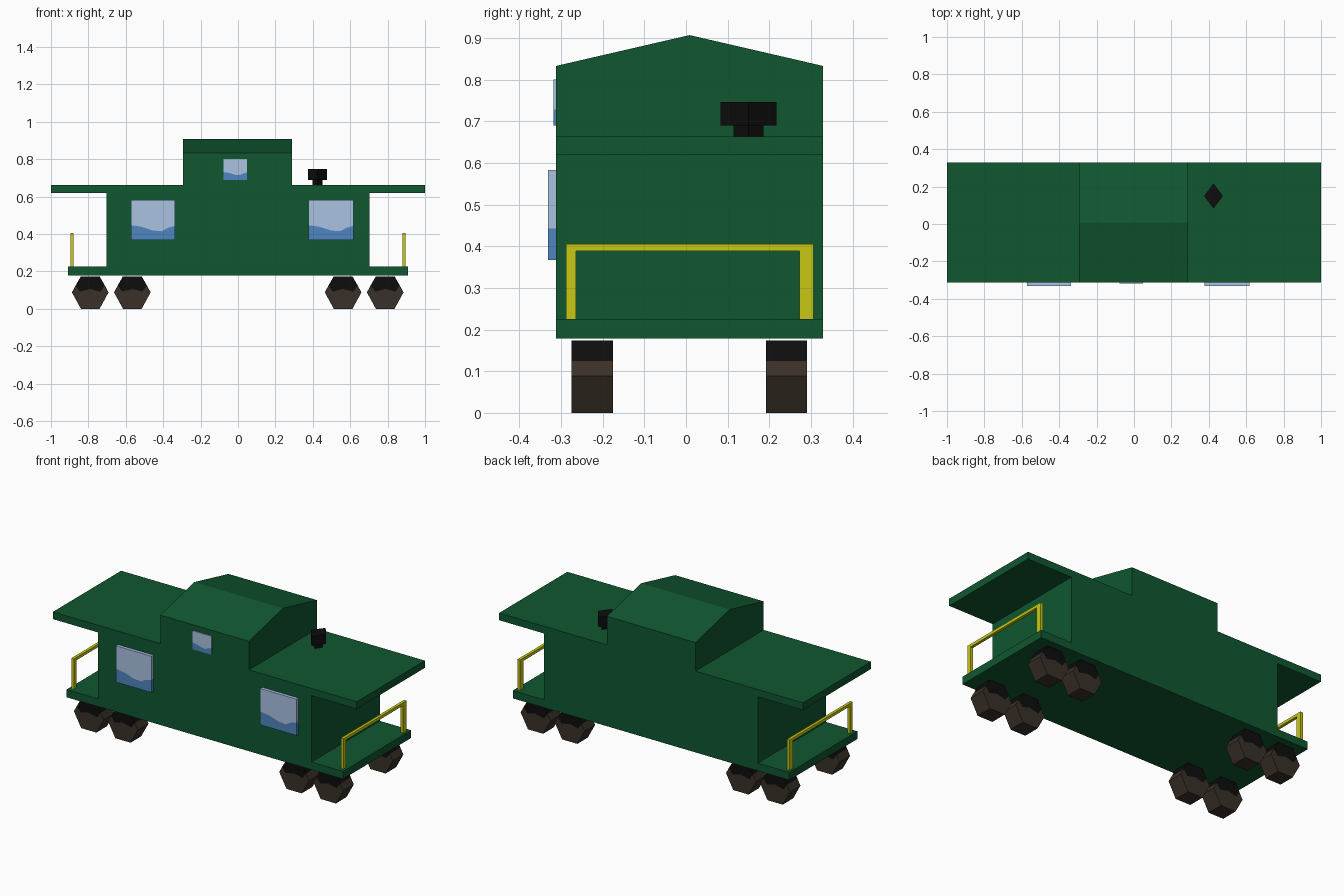
import bpy, bmesh
from mathutils import Vector

if "Cube" in bpy.data.objects:
    bpy.data.objects.remove(bpy.data.objects["Cube"])


def material(name, rgb):
    m = bpy.data.materials.new(name)
    m.diffuse_color = (*rgb, 1)
    m.use_nodes = True
    m.node_tree.nodes["Principled BSDF"].inputs["Base Color"].default_value = m.diffuse_color
    return m


GREEN = material("dark_green", (0.005, 0.095, 0.03))
YELLOW = material("rail_yellow", (0.58, 0.58, 0.008))
GLASS = material("pale_glass", (0.40, 0.54, 0.76))
BLUE = material("glass_blue", (0.08, 0.24, 0.53))
BROWN = material("wheel_brown", (0.042, 0.03, 0.021))
BLACK = material("soot_black", (0.004, 0.004, 0.004))


def prism(name, outline, start, end, axis, mat):
    """Extrude a 2D outline along an axis; outline holds the other two coordinates in order."""
    bm = bmesh.new()

    def place(p, d):
        c = list(p)
        c.insert("xyz".index(axis), d)
        return bm.verts.new(Vector(c))

    a = [place(p, start) for p in outline]
    b = [place(p, end) for p in outline]
    bm.faces.new(a)
    bm.faces.new(b[::-1])
    n = len(a)
    for i in range(n):
        j = (i + 1) % n
        bm.faces.new((a[j], a[i], b[i], b[j]))
    bmesh.ops.recalc_face_normals(bm, faces=bm.faces)
    mesh = bpy.data.meshes.new(name)
    bm.to_mesh(mesh)
    bm.free()
    mesh.materials.append(mat)
    ob = bpy.data.objects.new(name, mesh)
    bpy.context.collection.objects.link(ob)
    return ob


FRONT, BACK = -0.312, 0.329

# Car body: platform, cabin and overhanging roof as one side profile
half = [(0.91, 0.179), (0.91, 0.225), (0.703, 0.225), (0.703, 0.62), (1.0, 0.62), (1.0, 0.663)]
prism("car_body", half + [(-x, z) for x, z in reversed(half)], FRONT, BACK, "y", GREEN)

# Raised lookout with gabled roof
prism("lookout", [(FRONT, 0.66), (BACK, 0.66), (BACK, 0.833), (0.0085, 0.907), (FRONT, 0.833)],
      -0.293, 0.29, "x", GREEN)


# Windows: pale pane above a wavy blue lower part
def window(name, x0, x1, z0, z1, y0):
    def at(u, v):
        return (x0 + u * (x1 - x0), z0 + v * (z1 - z0))
    wave = [at(0, 0.37), at(0.25, 0.33), at(0.5, 0.24), at(0.7, 0.22), at(0.85, 0.31), at(1, 0.35)]
    prism(name + "_lower", [at(1, 0), at(0, 0)] + wave, y0, FRONT, "y", BLUE)
    prism(name + "_upper", wave + [at(1, 1), at(0, 1)], y0, FRONT, "y", GLASS)


window("left_window", -0.573, -0.338, 0.367, 0.583, -0.331)
window("right_window", 0.378, 0.617, 0.367, 0.583, -0.331)
window("lookout_window", -0.077, 0.047, 0.69, 0.80, -0.318)

# Stovepipe: narrow neck and wide cap, both diamond shaped
for name, rx, ry, z0, z1 in (("chimney_neck", 0.027, 0.036, 0.66, 0.692),
                             ("chimney_cap", 0.05, 0.067, 0.69, 0.747)):
    cx, cy = 0.425, 0.15
    prism(name, [(cx + rx, cy), (cx, cy + ry), (cx - rx, cy), (cx, cy - ry)], z0, z1, "z", BLACK)

# Six-sided wheels: brown with a black upper section
seam = [(0.078, 0.125), (0.055, 0.092), (0, 0.106), (-0.055, 0.092), (-0.078, 0.125)]
for cx in (-0.79, -0.565, 0.562, 0.787):
    for y0, y1 in ((-0.275, -0.175), (0.192, 0.291)):
        shift = lambda pts: [(cx + x, z) for x, z in pts]
        prism("wheel", shift(seam + [(-0.098, 0.088), (-0.05, 0), (0.05, 0), (0.098, 0.088)]),
              y0, y1, "y", BROWN)
        prism("wheel_top", shift(seam + [(-0.05, 0.174), (0.05, 0.174)]), y0, y1, "y", BLACK)

# End railings: one arch profile per end
arch = [(-0.288, 0.222), (-0.288, 0.406), (0.306, 0.406), (0.306, 0.222),
        (0.273, 0.222), (0.273, 0.389), (-0.264, 0.389), (-0.264, 0.222)]
for side in (-1, 1):
    prism("railing", arch, side * 0.879, side * 0.896, "x", YELLOW)
